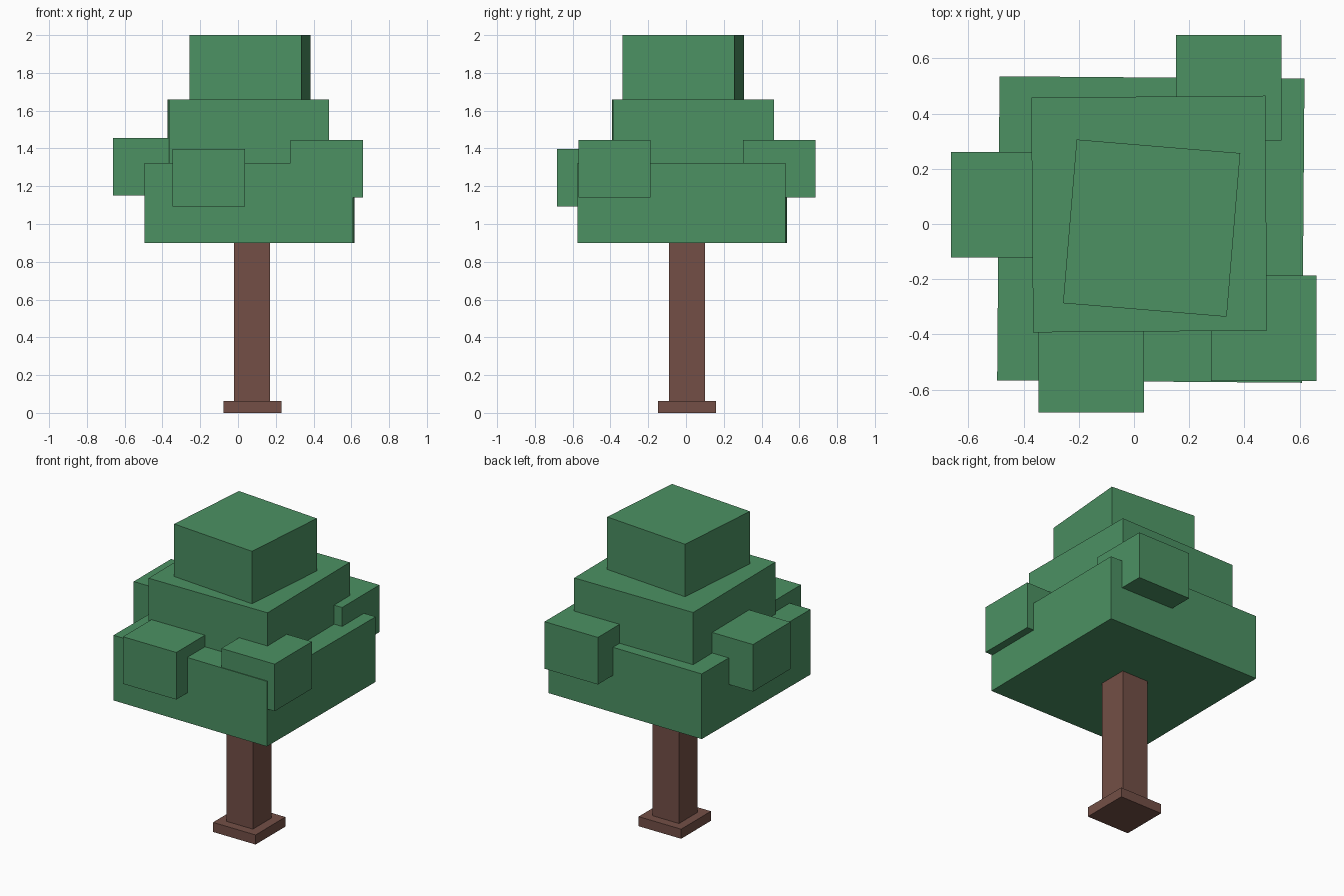
import bpy
import bmesh
from math import radians
from mathutils import Matrix, Vector

cube = bpy.data.objects.get("Cube")
if cube:
    bpy.data.objects.remove(cube, do_unlink=True)


def make_material(name, rgb):
    mat = bpy.data.materials.new(name)
    mat.use_nodes = True
    color = (*rgb, 1.0)
    mat.diffuse_color = color
    mat.node_tree.nodes["Principled BSDF"].inputs["Base Color"].default_value = color
    return mat


def block(name, mat, center, size, bottom, top, turn=0.0):
    """Square-cornered block between two heights, turned about its own vertical axis."""
    mesh = bpy.data.meshes.new(name)
    bm = bmesh.new()
    bmesh.ops.create_cube(bm, size=1.0)
    bmesh.ops.scale(bm, vec=Vector((size[0], size[1], top - bottom)), verts=bm.verts)
    bm.to_mesh(mesh)
    bm.free()
    mesh.materials.append(mat)
    obj = bpy.data.objects.new(name, mesh)
    obj.location = (center[0], center[1], (bottom + top) / 2)
    obj.rotation_euler.z = radians(turn)
    bpy.context.collection.objects.link(obj)
    return obj


leaf = make_material("leaf green", (0.072, 0.283, 0.124))
bark = make_material("bark brown", (0.172, 0.078, 0.061))

# Trunk and its foot
block("trunk_base", bark, (0.077, 0.005), (0.305, 0.305), 0.0, 0.062)
block("trunk", bark, (0.075, 0.005), (0.19, 0.19), 0.062, 0.90)

# Three stacked canopy tiers, each slightly turned
block("lower_canopy", leaf, (0.061, -0.02), (1.105, 1.102), 0.90, 1.322, -0.45)
block("middle_canopy", leaf, (0.055, 0.036), (0.848, 0.851), 1.322, 1.66, 0.45)
block("top_canopy", leaf, (0.064, -0.015), (0.595, 0.595), 1.66, 2.0, -4.75)

# Leaf clumps sticking out of each side
clump = 0.382
for name, center, bottom in (
    ("right_clump", (-0.472, 0.07), 1.15),
    ("front_clump", (-0.155, -0.492), 1.092),
    ("left_clump", (0.47, -0.378), 1.14),
    ("back_clump", (0.343, 0.494), 1.14),
):
    block(name, leaf, center, (clump, clump), bottom, bottom + 0.305)
